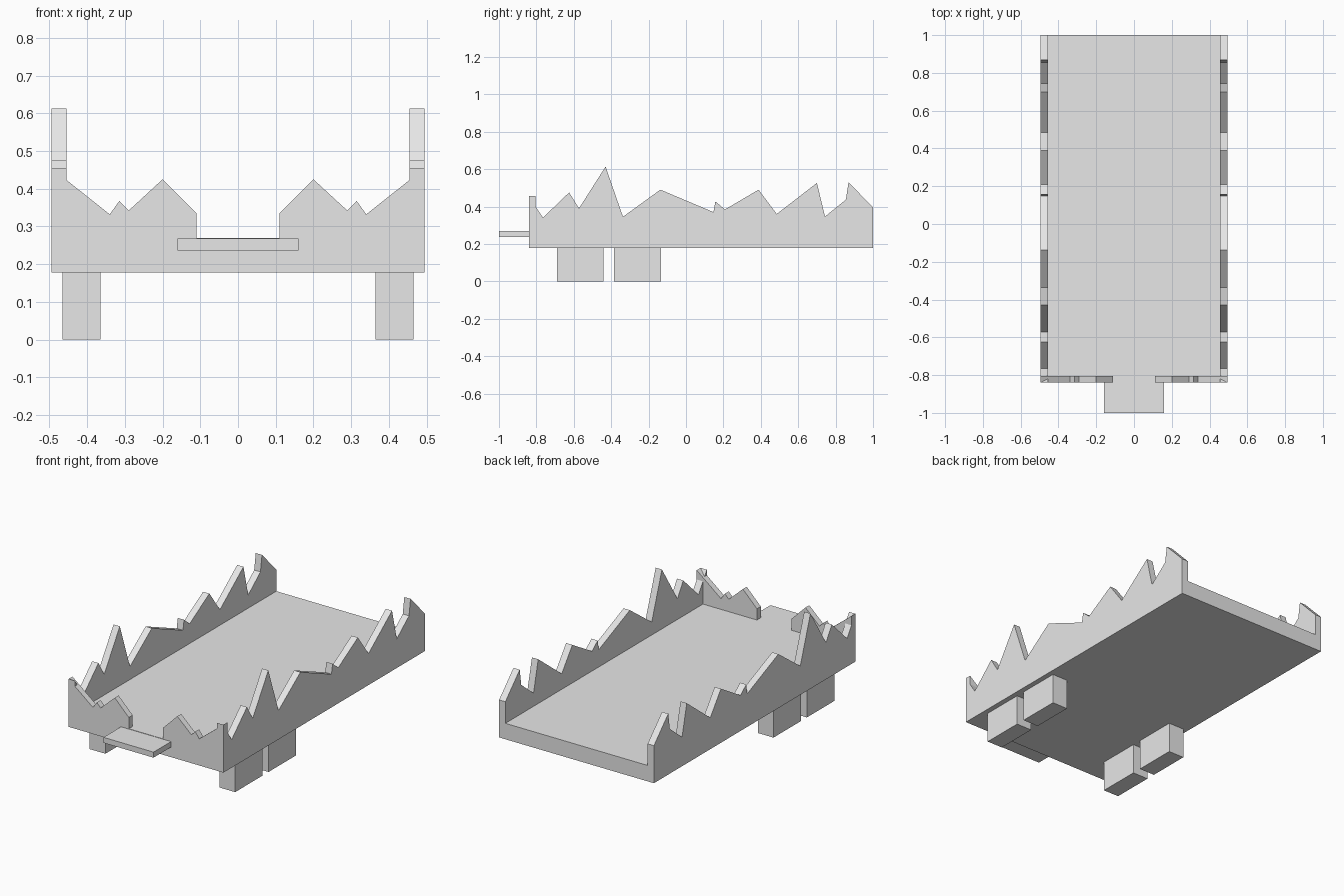
import bpy
import bmesh
from mathutils import Vector

cube = bpy.data.objects.get("Cube")
if cube:
    bpy.data.objects.remove(cube, do_unlink=True)

# One plain grey for the whole model
grey = bpy.data.materials.new("plain grey")
grey.use_nodes = True
grey.diffuse_color = (0.8, 0.8, 0.8, 1)
grey.node_tree.nodes["Principled BSDF"].inputs["Base Color"].default_value = (0.8, 0.8, 0.8, 1)

BOTTOM, FLOOR = 0.178, 0.27
FRONT, BACK = -0.84, 1.0
OUTER, INNER = 0.495, 0.455


def prism(name, outline, to_point, push):
    """Extrude a flat outline along the push vector."""
    bm = bmesh.new()
    face = bm.faces.new([bm.verts.new(to_point(a, b)) for a, b in outline])
    extruded = bmesh.ops.extrude_face_region(bm, geom=[face], use_keep_orig=True)
    verts = [g for g in extruded["geom"] if isinstance(g, bmesh.types.BMVert)]
    bmesh.ops.translate(bm, verts=verts, vec=Vector(push))
    bmesh.ops.recalc_face_normals(bm, faces=bm.faces)
    mesh = bpy.data.meshes.new(name)
    bm.to_mesh(mesh)
    bm.free()
    mesh.materials.append(grey)
    obj = bpy.data.objects.new(name, mesh)
    bpy.context.collection.objects.link(obj)
    return obj


def box(name, x, y, z):
    outline = [(x[0], y[0]), (x[1], y[0]), (x[1], y[1]), (x[0], y[1])]
    return prism(name, outline, lambda a, b: (a, b, z[0]), (0, 0, z[1] - z[0]))


# Flat bed and front step
box("bed_floor", (-INNER, INNER), (FRONT + 0.035, BACK), (BOTTOM, FLOOR))
box("front_step", (-0.16, 0.16), (-1.0, FRONT), (0.236, 0.268))

# Jagged front panel with a doorway in the middle
half = [(0.11, FLOOR), (0.11, 0.335), (0.2, 0.425), (0.29, 0.342),
        (0.315, 0.367), (0.34, 0.332), (OUTER, 0.455), (OUTER, BOTTOM)]
panel = half + [(-x, z) for x, z in reversed(half)]
prism("front_panel", panel, lambda x, z: (x, FRONT, z), (0, 0.035, 0))

# Jagged side walls
jagged = [(FRONT, BOTTOM), (FRONT, 0.455), (-0.765, 0.34), (-0.625, 0.475),
          (-0.572, 0.39), (-0.43, 0.613), (-0.337, 0.345), (-0.137, 0.49),
          (0.147, 0.37), (0.157, 0.427), (0.208, 0.384), (0.388, 0.49),
          (0.485, 0.36), (0.7, 0.526), (0.743, 0.346), (0.855, 0.437),
          (0.869, 0.53), (BACK, 0.395), (BACK, BOTTOM)]
for side, sign in (("left", 1), ("right", -1)):
    prism(side + "_wall", jagged, lambda y, z: (sign * INNER, y, z),
          (sign * (OUTER - INNER), 0, 0))
    # Two block feet under each side
    for place, y in (("front", -0.69), ("rear", -0.385)):
        box(f"{side}_{place}_foot", (sign * 0.365, sign * 0.465),
            (y, y + 0.25), (0, BOTTOM))
